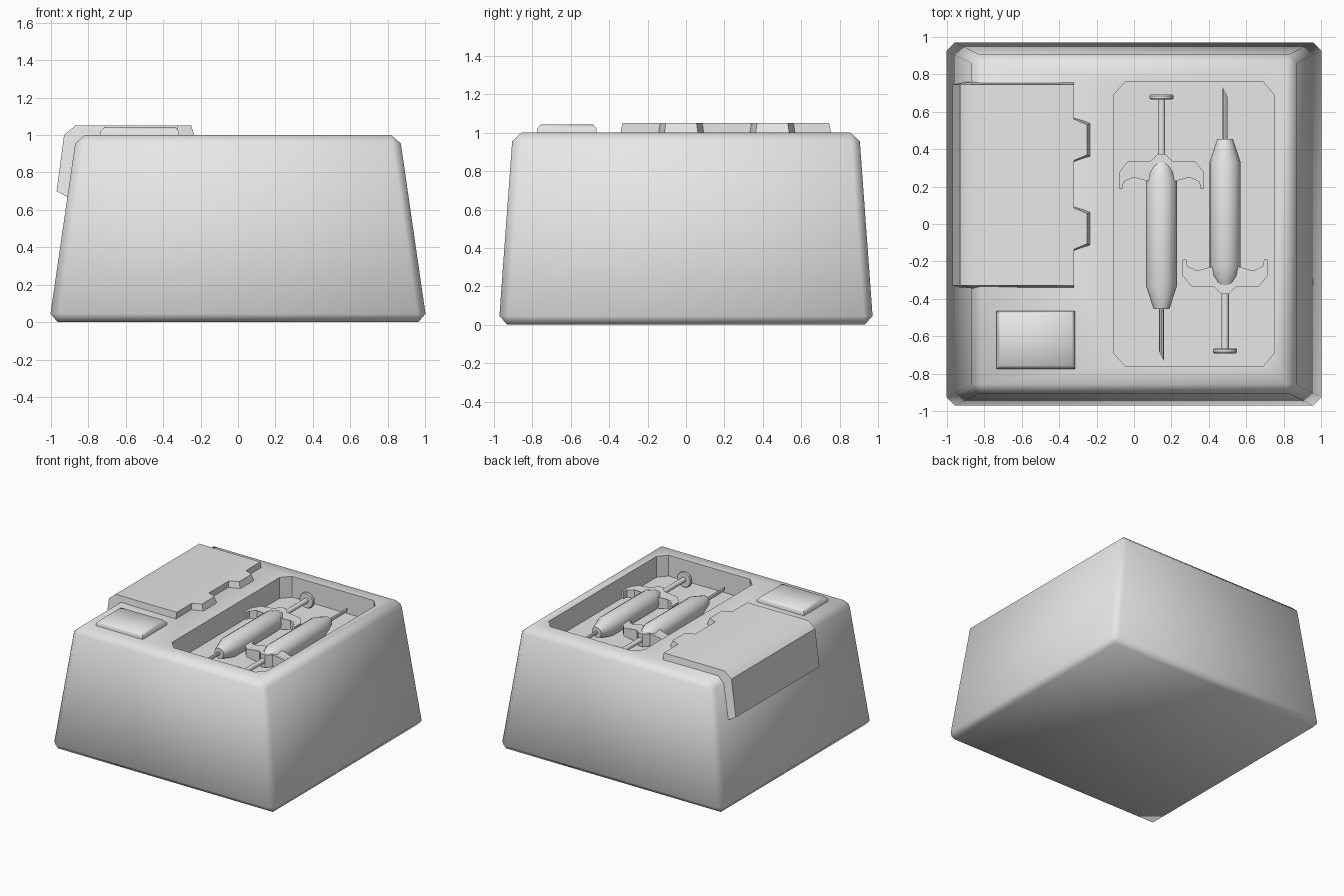
import bpy, bmesh, math
from mathutils import Matrix

if "Cube" in bpy.data.objects:
    bpy.data.objects.remove(bpy.data.objects["Cube"])

grey = bpy.data.materials.new("plain grey")
grey.diffuse_color = (0.8, 0.8, 0.8, 1)
grey.use_nodes = True
grey.node_tree.nodes["Principled BSDF"].inputs["Base Color"].default_value = grey.diffuse_color


def finish(name, bm, angle=40):
    """Turn a bmesh into a shaded object."""
    bmesh.ops.recalc_face_normals(bm, faces=bm.faces)
    mesh = bpy.data.meshes.new(name)
    bm.to_mesh(mesh)
    bm.free()
    mesh.materials.append(grey)
    obj = bpy.data.objects.new(name, mesh)
    bpy.context.collection.objects.link(obj)
    shade(obj, angle)
    return obj


def shade(obj, angle):
    bpy.ops.object.select_all(action='DESELECT')
    obj.select_set(True)
    bpy.context.view_layer.objects.active = obj
    bpy.ops.object.shade_smooth_by_angle(angle=math.radians(angle))


def loft(bm, rings, caps=True):
    """Skin between rings holding the same number of points."""
    loops = [[bm.verts.new(p) for p in ring] for ring in rings]
    n = len(loops[0])
    for a, b in zip(loops, loops[1:]):
        for i in range(n):
            j = (i + 1) % n
            bm.faces.new((a[i], a[j], b[j], b[i]))
    if caps:
        bm.faces.new(loops[0][::-1])
        bm.faces.new(loops[-1])
    return loops


def rect(hx, hy, z, x=0, y=0):
    return [(x - hx, y - hy, z), (x + hx, y - hy, z),
            (x + hx, y + hy, z), (x - hx, y + hy, z)]


# tapered body with chamfered edges
bm = bmesh.new()
loft(bm, [rect(1.009, 0.975, 0), rect(0.864, 0.902, 1)])
bmesh.ops.bevel(bm, geom=bm.edges[:], offset=0.045, segments=1, affect='EDGES')
body = finish("body", bm, 60)

# recessed tray cut into the top
FLOOR = 0.83
outline = [(-0.045, -0.76), (0.69, -0.76), (0.75, -0.69), (0.75, 0.69),
           (0.69, 0.76), (-0.045, 0.76), (-0.11, 0.69), (-0.11, -0.69)]
bm = bmesh.new()
loft(bm, [[(x, y, z) for x, y in outline] for z in (FLOOR, 1.2)])
cutter = finish("tray_cutter", bm)
cutter.hide_render = True
mod = body.modifiers.new("tray", 'BOOLEAN')
mod.operation = 'DIFFERENCE'
mod.solver = 'EXACT'
mod.object = cutter
bpy.context.view_layer.objects.active = body
bpy.ops.object.modifier_apply(modifier=mod.name)
bpy.data.objects.remove(cutter)
shade(body, 60)

# flap folded over the left edge: (x, z, end inset)
profile = [(-0.32, 0.98, 0), (-0.32, 1.05, 0.015), (-0.87, 1.05, 0.015),
           (-0.93, 1.0, 0.015), (-0.97, 0.70, 0.015), (-0.905, 0.665, 0),
           (-0.86, 0.96, 0)]
bm = bmesh.new()
loft(bm, [[(x, -0.345 + d, z) for x, z, d in profile],
          [(x, 0.76 - d, z) for x, z, d in profile]])
finish("folded_flap", bm)

# two tabs on the inner edge of the flap
for i, yc in enumerate((0.45, -0.025)):
    bm = bmesh.new()
    loft(bm, [[(-0.34, yc - w - 0.03, z), (-0.32, yc - w - 0.03, z),
               (tip, yc - w, z), (tip, yc + w, z),
               (-0.32, yc + w + 0.03, z), (-0.34, yc + w + 0.03, z)]
              for z, w, tip in ((0.98, 0.09, -0.228), (1.05, 0.08, -0.25))])
    finish(f"flap_tab_{i + 1}", bm)

# small raised pad
bm = bmesh.new()
loft(bm, [rect(0.21, 0.155, z, -0.525, -0.62) for z in (0.98, 1.02)]
     + [rect(0.19, 0.137, 1.042, -0.525, -0.62)])
finish("small_pad", bm, 60)


def lathe(bm, profile, sides):
    """Revolve (radius, y) pairs about the y axis."""
    return loft(bm, [[(r * math.cos(2 * math.pi * k / sides), y,
                       r * math.sin(2 * math.pi * k / sides))
                      for k in range(sides)] for r, y in profile])


def place(name, bm, matrix, angle=40):
    bmesh.ops.transform(bm, matrix=matrix, verts=bm.verts)
    finish(name, bm, angle)


# finger grip outline, right half
grip = [(0.02, 0.375), (0.06, 0.335), (0.18, 0.335), (0.228, 0.275),
        (0.228, 0.19), (0.208, 0.19), (0.203, 0.225), (0.15, 0.25),
        (0.08, 0.23)]


def syringe(tag, x, turn):
    m = Matrix.Translation((x, 0, 0.89)) @ Matrix.Rotation(turn, 4, 'Z')
    # barrel with hub and cone
    bm = bmesh.new()
    lathe(bm, [(0.02, 0.375), (0.055, 0.31), (0.083, 0.23),
               (0.083, -0.33), (0.042, -0.455)], 16)
    place(f"{tag}_barrel", bm, m, 25)
    # plunger rod and thumb disc
    bm = bmesh.new()
    lathe(bm, [(0.02, 0.34), (0.02, 0.665), (0.058, 0.665),
               (0.064, 0.672), (0.064, 0.685), (0.058, 0.692)], 16)
    place(f"{tag}_plunger", bm, m)
    # needle with slanted tip
    bm = bmesh.new()
    end = lathe(bm, [(0.013, -0.44), (0.013, -0.705)], 8)[-1]
    for v in end:
        v.co.y -= v.co.x * 2
    place(f"{tag}_needle", bm, m)
    # finger grip, thinner towards its ends
    bm = bmesh.new()
    full = grip + [(-px, py) for px, py in reversed(grip)]
    loft(bm, [[(px, py, s * (0.055 - 0.12 * abs(px))) for px, py in full]
              for s in (-1, 1)])
    place(f"{tag}_finger_grip", bm, m)


syringe("left_syringe", 0.147, 0)
syringe("right_syringe", 0.487, math.pi)
